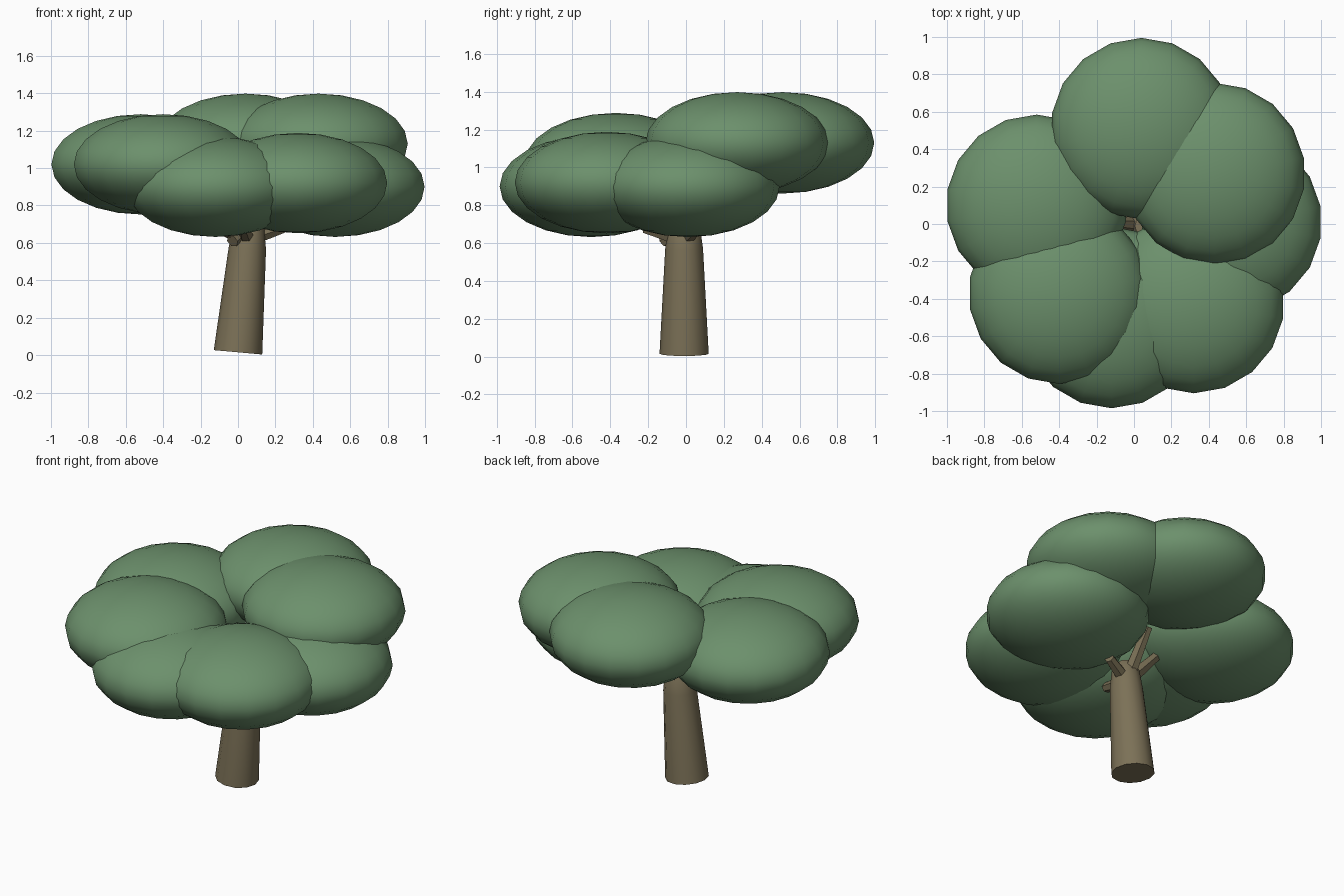
import bpy
from mathutils import Vector

cube = bpy.data.objects.get("Cube")
if cube:
    bpy.data.objects.remove(cube, do_unlink=True)


def make_material(name, rgb):
    mat = bpy.data.materials.new(name)
    mat.use_nodes = True
    mat.diffuse_color = (*rgb, 1)
    mat.node_tree.nodes["Principled BSDF"].inputs["Base Color"].default_value = (*rgb, 1)
    return mat


leaf_green = make_material("leaf_green", (0.15, 0.28, 0.15))
bark_brown = make_material("bark_brown", (0.20, 0.165, 0.095))


def limb(name, points, radii, resolution, smooth):
    """Tapered round limb along a path, with closed ends."""
    curve = bpy.data.curves.new(name, "CURVE")
    curve.dimensions = "3D"
    curve.bevel_depth = 1
    curve.bevel_resolution = resolution
    curve.use_fill_caps = True
    spline = curve.splines.new("POLY")
    spline.points.add(len(points) - 1)
    for p, co, r in zip(spline.points, points, radii):
        p.co = (*co, 1)
        p.radius = r
    spline.use_smooth = smooth
    curve.materials.append(bark_brown)
    obj = bpy.data.objects.new(name, curve)
    bpy.context.collection.objects.link(obj)


def leaf_clump(name, centre):
    """Flattened ball of leaves."""
    bpy.ops.mesh.primitive_uv_sphere_add(segments=18, ring_count=12, radius=1, location=centre)
    obj = bpy.context.object
    obj.name = name
    obj.scale = (0.485, 0.485, 0.268)
    obj.data.materials.append(leaf_green)
    bpy.ops.object.shade_smooth()


# Leaning trunk with a rounded top
limb("trunk",
     [(0, -0.01, 0.015), (0.05, -0.01, 0.57), (0.055, -0.01, 0.68), (0.055, -0.01, 0.74)],
     [0.13, 0.1, 0.085, 0.05], 4, True)

# Short branches reaching into the leaves
fork = Vector((0.05, -0.01, 0.62))
branch_ends = {
    "branch_left": (0.24, 0.06, 0.68),
    "branch_front": (0.03, -0.22, 0.68),
    "branch_front_right": (-0.1, -0.16, 0.68),
    "branch_right": (-0.16, 0.01, 0.86),
    "branch_back": (0.06, 0.2, 0.9),
}
for name, end in branch_ends.items():
    limb(name, [fork, end], [0.045, 0.03], 1, False)

# Low branch stub on the front right side
limb("branch_stub", [(0.02, -0.05, 0.66), (-0.03, -0.12, 0.61)], [0.035, 0.035], 1, False)

# Ring of overlapping leaf clumps
clumps = {
    "leaves_back": (0.04, 0.51, 1.13),
    "leaves_back_left": (0.43, 0.27, 1.13),
    "leaves_left": (0.52, 0.01, 0.90),
    "leaves_front_left": (0.32, -0.42, 0.92),
    "leaves_front": (-0.12, -0.50, 0.90),
    "leaves_front_right": (-0.40, -0.37, 1.02),
    "leaves_right": (-0.52, 0.10, 1.02),
}
for name, centre in clumps.items():
    leaf_clump(name, centre)
